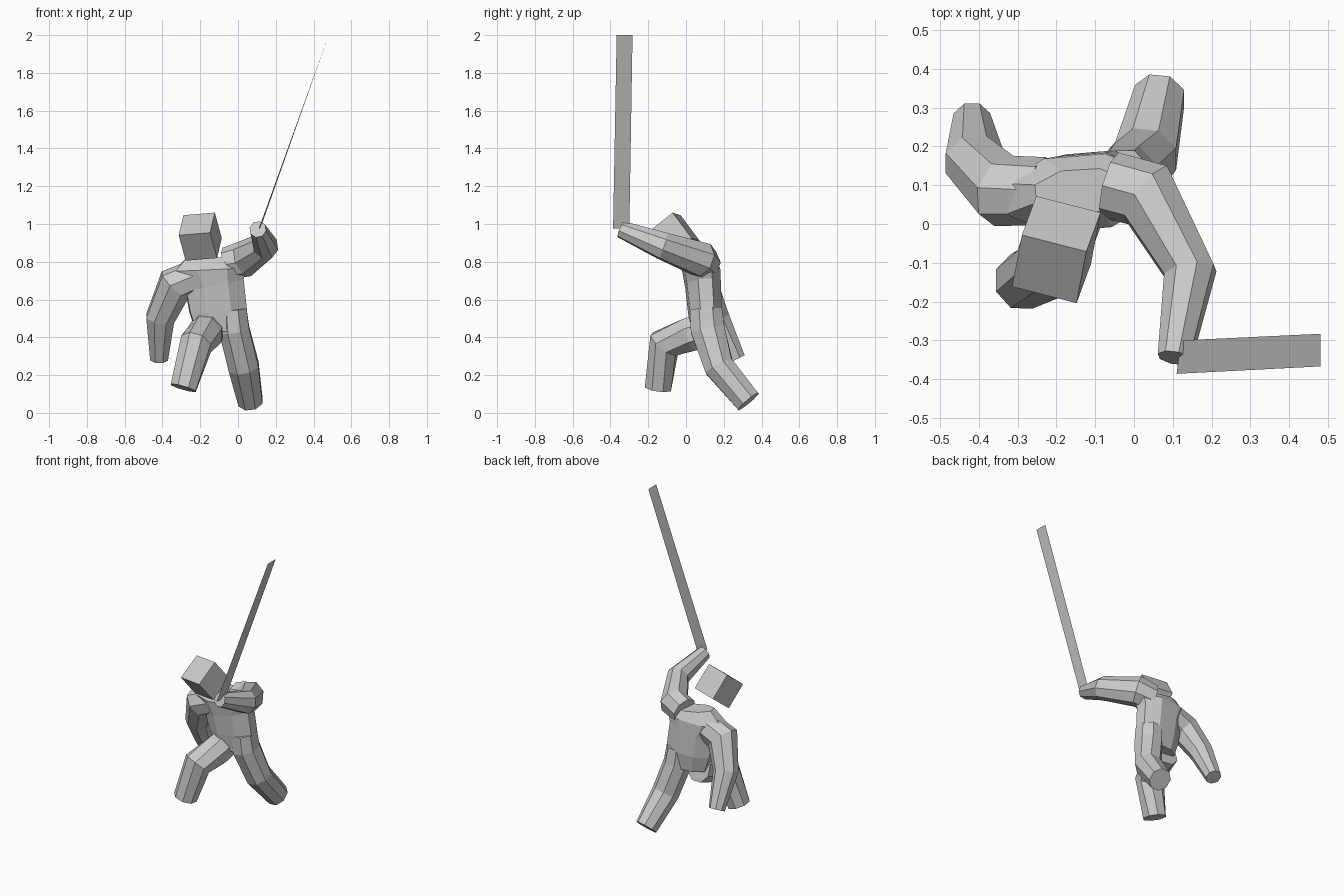
import bpy
from mathutils import Vector, Matrix

if "Cube" in bpy.data.objects:
    bpy.data.objects.remove(bpy.data.objects["Cube"])

SECTION = [(1, .42), (.42, 1), (-.42, 1), (-1, .42), (-1, -.42), (-.42, -1), (.42, -1), (1, -.42)]


def add_mesh(name, verts, faces):
    mesh = bpy.data.meshes.new(name)
    mesh.from_pydata([tuple(v) for v in verts], [], faces)
    mesh.update()
    ob = bpy.data.objects.new(name, mesh)
    bpy.context.collection.objects.link(ob)
    return ob


def loft(name, path, side):
    """Chamfered-box tube; path rows are x, y, z, half width along side, half depth."""
    pts = [Vector(p[:3]) for p in path]
    verts, faces, n, last = [], [], len(SECTION), len(path) - 1
    for i, p in enumerate(path):
        before = (pts[i] - pts[i - 1]).normalized() if i else Vector()
        after = (pts[i + 1] - pts[i]).normalized() if i < last else Vector()
        t = (before + after).normalized()
        u = Vector(side)
        u = (u - t * u.dot(t)).normalized()
        v = t.cross(u)
        verts += [pts[i] + u * a * p[3] + v * b * p[4] for a, b in SECTION]
    for i in range(last):
        for k in range(n):
            a, b = i * n + k, i * n + (k + 1) % n
            faces.append((a, b, b + n, a + n))
    faces += [tuple(range(n))[::-1], tuple(range(last * n, last * n + n))]
    return add_mesh(name, verts, faces)


# Torso, leaning so the raised shoulder is higher
body = loft("body", [
    (-.105, .10, .43, .115, .07), (-.105, .10, .54, .15, .085),
    (-.125, .09, .68, .155, .09), (-.145, .08, .76, .19, .095),
    (-.135, .085, .825, .12, .055)], (1, .08, .14))

# Limbs
limbs = [
    loft("raised_arm", [
        (-.06, .10, .79, .08, .08), (.035, .075, .815, .085, .09),
        (.145, -.125, .885, .065, .07), (.105, -.345, .972, .042, .043)], (1, .4, 0)),
    loft("lowered_arm", [
        (-.23, .085, .72, .08, .085), (-.335, .085, .675, .085, .095),
        (-.412, .163, .5, .068, .075), (-.418, .268, .285, .047, .047)], (0, 1, .4)),
    loft("front_leg", [
        (-.165, .10, .44, .085, .09), (-.175, .02, .415, .09, .09),
        (-.222, -.115, .365, .083, .085), (-.29, -.148, .132, .068, .07)], (1, 0, 0)),
    loft("back_leg", [
        (-.03, .105, .55, .075, .085), (-.02, .115, .44, .08, .09),
        (.03, .175, .245, .08, .078), (.066, .33, .06, .064, .069)], (1, 0, 0)),
]

# Fuse limbs into the torso
for limb in limbs:
    mod = body.modifiers.new("join", 'BOOLEAN')
    mod.operation, mod.object, mod.solver = 'UNION', limb, 'EXACT'
    bpy.context.view_layer.objects.active = body
    bpy.ops.object.modifier_apply(modifier=mod.name)
    bpy.data.objects.remove(limb)

# Head: a turned, bowed cube
bpy.ops.mesh.primitive_cube_add(size=.172)
head = bpy.context.object
head.name = "head"
ex = Vector((.168, -.043, .014)).normalized()
ey = Vector((.03, .13, .105))
ey = (ey - ex * ey.dot(ex)).normalized()
rot = Matrix((ex, ey, ex.cross(ey))).transposed().to_4x4()
head.matrix_world = Matrix.Translation((-.2, -.066, .933)) @ rot

# Flat blade in the raised hand
add_mesh("blade", [(.12, -.30, .98), (.48, -.283, 2), (.48, -.367, 2), (.11, -.386, .975)],
         [(0, 1, 2, 3)])
